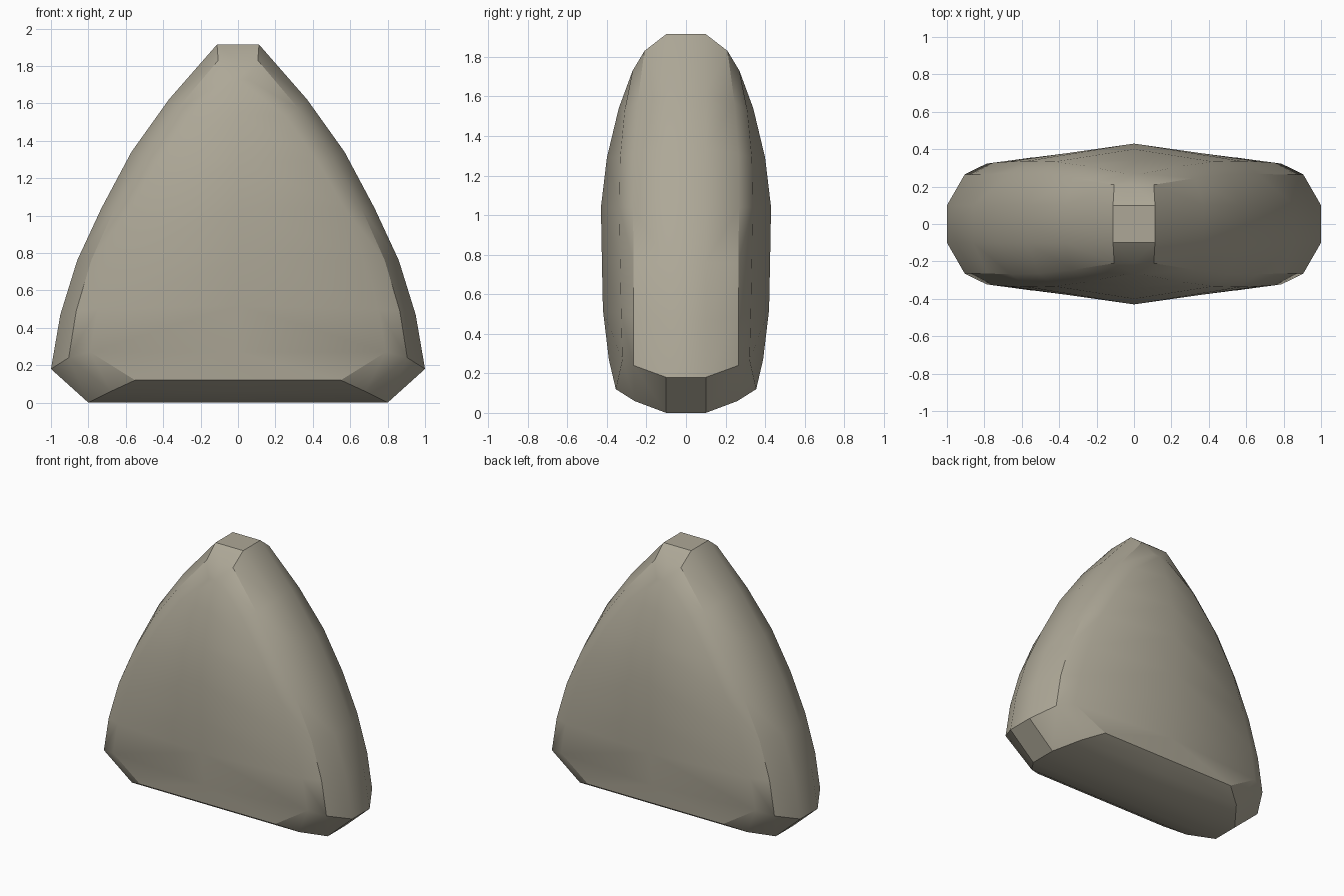
import bpy, bmesh, math

if "Cube" in bpy.data.objects:
    bpy.data.objects.remove(bpy.data.objects["Cube"])

# Right-hand half outlines as (x, z), from the bottom corner up to the tip
outer = [(.80, 0), (1.0, .18), (.95, .47), (.86, .76),
         (.73, 1.04), (.57, 1.34), (.37, 1.62), (.112, 1.915)]
# Bevelled ring and face border as (x, depth, z)
bevel = [(.68, .26, .06), (.905, .265, .24), (.865, .265, .49), (.785, .265, .76),
         (.66, .268, 1.04), (.51, .265, 1.31), (.325, .245, 1.57), (.106, .21, 1.83)]
border = [(.55, .355, .12), (.79, .322, .27), (.75, .328, .50), (.675, .333, .76),
          (.57, .337, 1.04), (.425, .333, 1.29), (.255, .31, 1.53), (.05, .27, 1.73)]
# Centre line of the domed face as (depth, z)
spine = [(.355, .12), (.39, .27), (.42, .52), (.425, .76),
         (.43, 1.04), (.40, 1.29), (.34, 1.54), (.27, 1.73)]

rings = [[(x, 0, z) for x, z in outer],
         [(x, .1, z) for x, z in outer],
         bevel, border,
         [(0, y, z) for y, z in spine]]

bm = bmesh.new()


def add_face(points, sx, sy):
    """One face of the quarter shell, mirrored by the signs sx and sy."""
    bm.faces.new([bm.verts.new((x * sx, y * sy, z)) for x, y, z in points])


def middle(p):
    return (0, p[1], p[2])


for sx in (1, -1):
    for sy in (1, -1):
        # Side band, bevels and domed face
        for a, b in zip(rings, rings[1:]):
            for i in range(len(a) - 1):
                add_face([a[i], a[i + 1], b[i + 1], b[i]], sx, sy)
        # Flat base strip and blunt tip
        for a, b in zip(rings[:3], rings[1:4]):
            for i in (0, -1):
                add_face([a[i], b[i], middle(b[i]), middle(a[i])], sx, sy)

bmesh.ops.remove_doubles(bm, verts=bm.verts[:], dist=1e-4)
bmesh.ops.recalc_face_normals(bm, faces=bm.faces[:])
mesh = bpy.data.meshes.new("rounded_stone")
bm.to_mesh(mesh)
bm.free()

stone = bpy.data.objects.new("rounded_stone", mesh)
bpy.context.collection.objects.link(stone)

# Single warm grey colour
mat = bpy.data.materials.new("warm grey")
mat.diffuse_color = (.42, .39, .31, 1)
mat.use_nodes = True
mat.node_tree.nodes["Principled BSDF"].inputs["Base Color"].default_value = mat.diffuse_color
mesh.materials.append(mat)

bpy.context.view_layer.objects.active = stone
stone.select_set(True)
bpy.ops.object.shade_smooth_by_angle(angle=math.radians(30))
